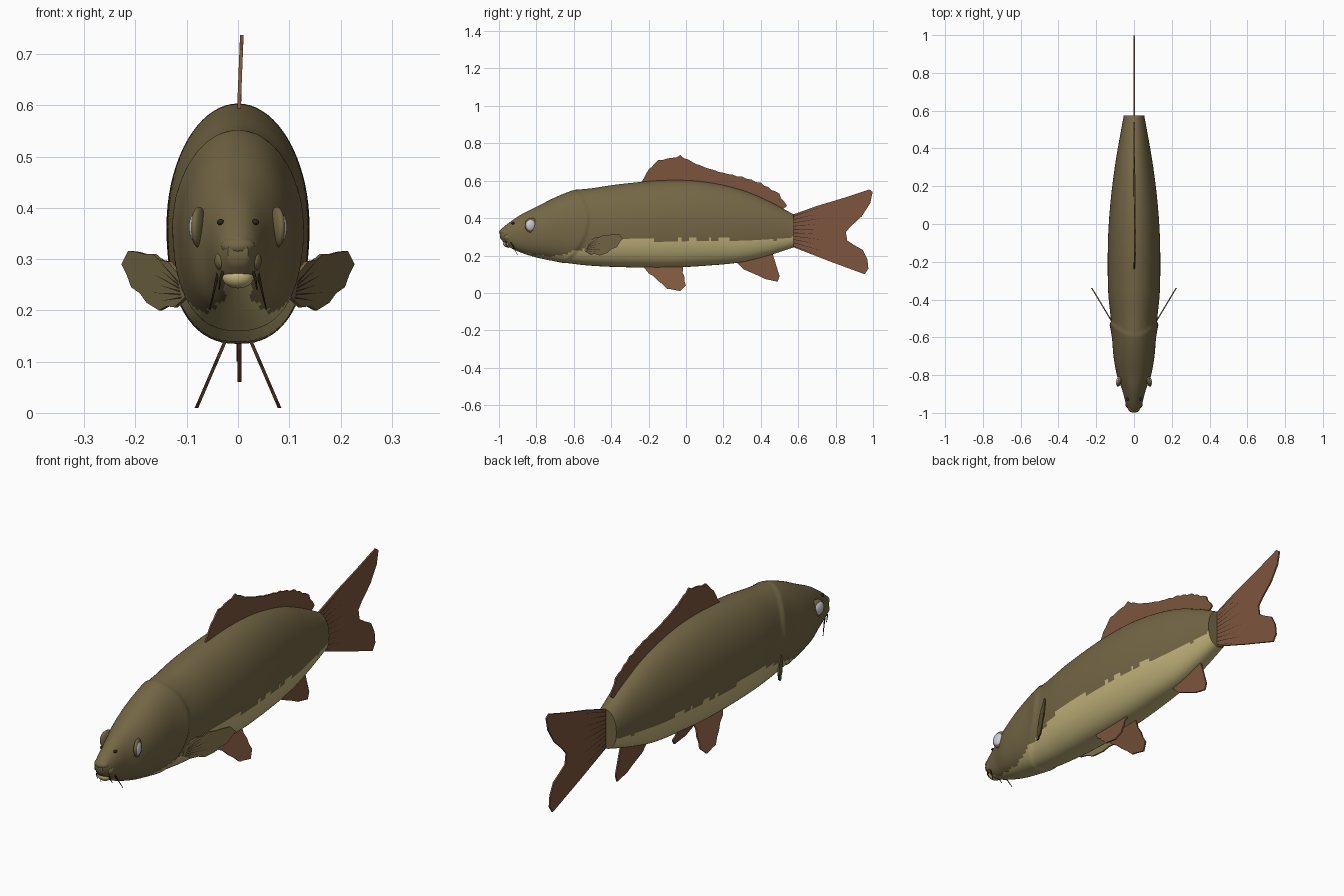
import bpy, bmesh, math
from mathutils import Vector

if "Cube" in bpy.data.objects:
    bpy.data.objects.remove(bpy.data.objects["Cube"])


def material(name, *rgb):
    m = bpy.data.materials.new(name)
    m.use_nodes = True
    m.diffuse_color = (*rgb, 1)
    bsdf = m.node_tree.nodes["Principled BSDF"]
    bsdf.inputs["Base Color"].default_value = (*rgb, 1)
    bsdf.inputs["Roughness"].default_value = 0.7
    return m


OLIVE = material("olive skin", 0.175, 0.135, 0.06)
CREAM = material("cream belly", 0.55, 0.46, 0.2)
RUST = material("rust fin", 0.205, 0.093, 0.047)
DARK = material("dark brown", 0.03, 0.02, 0.012)
PEARL = material("pearl eye", 0.6, 0.63, 0.7)


def finish(name, bm, mats, smooth=False):
    bmesh.ops.recalc_face_normals(bm, faces=bm.faces)
    me = bpy.data.meshes.new(name)
    bm.to_mesh(me)
    bm.free()
    for m in mats:
        me.materials.append(m)
    ob = bpy.data.objects.new(name, me)
    bpy.context.collection.objects.link(ob)
    if smooth:
        bpy.ops.object.select_all(action="DESELECT")
        ob.select_set(True)
        bpy.context.view_layer.objects.active = ob
        bpy.ops.object.shade_smooth_by_angle(angle=math.radians(50))
    return ob


def sample(table, y, col):
    """Smooth interpolation of one column of a table sorted by y."""
    n = len(table)
    i = max(0, min(n - 2, sum(1 for row in table if row[0] <= y) - 1))

    def slope(k):
        a, b = table[max(k - 1, 0)], table[min(k + 1, n - 1)]
        return (b[col] - a[col]) / (b[0] - a[0])

    p, q = table[i], table[i + 1]
    h = q[0] - p[0]
    t = (y - p[0]) / h
    return ((2*t**3 - 3*t**2 + 1) * p[col] + (t**3 - 2*t**2 + t) * h * slope(i)
            + (3*t**2 - 2*t**3) * q[col] + (t**3 - t**2) * h * slope(i + 1))


# Body stations: y, top, bottom, half width
BODY = [(-0.995, .335, .295, .02), (-.97, .357, .265, .036), (-.94, .38, .242, .046),
        (-.88, .42, .215, .062), (-.8, .46, .19, .09), (-.7, .51, .17, .107),
        (-.6, .547, .155, .113), (-.5, .56, .145, .123), (-.35, .582, .138, .137),
        (-.1, .603, .135, .138), (.1, .594, .145, .126), (.3, .55, .165, .102),
        (.45, .487, .203, .077), (.575, .42, .243, .054)]
# Height of the belly colour edge: y, z
BELLY = [(-1, .285), (-.9, .23), (-.75, .197), (-.62, .215), (-.5, .25),
         (-.32, .288), (-.15, .282), (.2, .288), (.4, .28), (.575, .3)]


def gill_bulge(y, z):
    """Head shell swells up to the curved rear edge of the gill cover."""
    d = y - (-.53 - 2.4 * (z - .39) ** 2)
    return math.exp(d / .09) if d < 0 else max(0, 1 - d / .016)


# Body loft with belly faces picked by height
RINGS, SIDES = 160, 72
bm = bmesh.new()
rings = []
for i in range(RINGS + 1):
    y = BODY[0][0] + (BODY[-1][0] - BODY[0][0]) * i / RINGS
    top, low, half = (sample(BODY, y, c) for c in (1, 2, 3))
    mid, tall = (top + low) / 2, (top - low) / 2
    ring = []
    for k in range(SIDES):
        a = math.tau * k / SIDES
        c, s = math.cos(a), math.sin(a)
        power = .84 if s < 0 else 1
        x = half * math.copysign(abs(c) ** power, c)
        z = tall * math.copysign(abs(s) ** power, s)
        g = gill_bulge(y, mid + z)
        ring.append(bm.verts.new((x * (1 + .08 * g), y, mid + z * (1 + .015 * g))))
    rings.append(ring)
for r0, r1 in zip(rings, rings[1:]):
    for k in range(SIDES):
        j = (k + 1) % SIDES
        bm.faces.new((r0[k], r0[j], r1[j], r1[k]))
bm.faces.new(rings[0])
bm.faces.new(rings[-1])
for f in bm.faces:
    p = f.calc_center_median()
    edge = sample(BELLY, p.y, 1) + .004 * math.sin(p.y * 55) * math.sin(p.y * 23)
    f.material_index = int(p.z < edge)
finish("body", bm, [OLIVE, CREAM], True)


def ball(name, mat, loc, size, turn=0):
    bm = bmesh.new()
    bmesh.ops.create_uvsphere(bm, u_segments=24, v_segments=14, radius=1)
    bmesh.ops.scale(bm, vec=size, verts=bm.verts)
    ob = finish(name, bm, [mat], True)
    ob.location = loc
    ob.rotation_euler.z = turn


# Mouth
ball("upper_lip", OLIVE, (0, -.97, .325), (.034, .029, .02))
ball("mouth_opening", DARK, (0, -.962, .295), (.024, .024, .014))
ball("lower_lip", CREAM, (0, -.952, .265), (.031, .026, .022))


def teeth(points, base, depth=.006, step=.022):
    """Ragged outline; the first base edges stay straight."""
    out = []
    for i, p in enumerate(points):
        a, b = Vector(p), Vector(points[(i + 1) % len(points)])
        out.append(a)
        n = int((b - a).length / step) if i >= base else 0
        side = Vector((b.y - a.y, a.x - b.x)).normalized() if n else None
        for k in range(1, n):
            notch = side * depth * (k % 2) * (.6 + .4 * math.sin(7 * k + i))
            out.append(a.lerp(b, k / n) + notch)
    return out


def fin(name, mat, points, base, place, thick=.007, depth=.006):
    bm = bmesh.new()
    outline = teeth(points, base, depth)
    skins = [[bm.verts.new((place(y, z) + s * thick / 2, y, z)) for y, z in outline]
             for s in (-1, 1)]
    bm.faces.new(skins[0])
    bm.faces.new(skins[1][::-1])
    for i in range(len(outline)):
        j = (i + 1) % len(outline)
        bm.faces.new((skins[0][i], skins[0][j], skins[1][j], skins[1][i]))
    return finish(name, bm, [mat])


def rays(name, root, spread, reach, count, place, thick=.009):
    """Fan of thin dark slivers spreading from the base of a fin."""
    bm = bmesh.new()
    for k in range(count):
        t = k / (count - 1)
        a = Vector(root[0]).lerp(Vector(root[1]), t)
        ang = spread[0] + (spread[1] - spread[0]) * t
        d = Vector((math.cos(ang), math.sin(ang)))
        w = Vector((-d.y, d.x)) * .002
        tip = a + d * reach * (.75 + .25 * (k % 2))
        for s in (-1, 1):
            bm.faces.new([bm.verts.new((place(q.x, q.y) + s * thick / 2, q.x, q.y))
                          for q in (a - w, a + w, tip)])
    finish(name, bm, [DARK])


def dorsal_x(y, z):
    return .002 + max(0, z - .6) * .04


# Single fins
fin("dorsal_fin", RUST,
    [(.5, .445), (.3, .53), (.1, .575), (-.1, .585), (-.24, .59), (-.2, .66), (-.15, .71),
     (-.08, .722), (-.03, .737), (.03, .702), (.1, .672), (.2, .642), (.3, .622),
     (.4, .59), (.5, .53), (.54, .465), (.52, .45)], 4, dorsal_x)
fin("anal_fin", RUST,
    [(.46, .22), (.26, .175), (.31, .125), (.38, .095), (.42, .075), (.49, .06), (.5, .09)][::-1],
    7, lambda y, z: .003)
fin("tail_fin", RUST,
    [(.56, .25), (.56, .415), (.7, .465), (.85, .51), (.98, .553), (.998, .54), (.985, .48),
     (.94, .41), (.88, .355), (.855, .325), (.862, .28), (.9, .255), (.945, .23),
     (.97, .18), (.975, .13), (.955, .1), (.76, .172)], 17, lambda y, z: .001)
rays("tail_rays", ((.577, .25), (.577, .41)), (-.35, .32), .17, 10, lambda y, z: .001)

# Paired parts
for s, side in ((1, "left"), (-1, "right")):
    def pelvic_x(y, z):
        return s * (.025 + (.14 - z) * .43)

    def pectoral_x(y, z):
        return s * (.115 + (y + .52) * .6)

    fin(side + "_pelvic_fin", RUST,
        [(-.02, .155), (-.24, .155), (-.2, .105), (-.15, .065), (-.1, .022),
         (-.03, .01), (0, .04)], 2, pelvic_x, depth=-.006)
    fin(side + "_pectoral_fin", OLIVE,
        [(-.545, .225), (-.53, .265), (-.49, .295), (-.44, .31), (-.36, .316), (-.338, .29),
         (-.37, .245), (-.42, .215), (-.46, .2), (-.51, .206)], 2, pectoral_x)
    rays(side + "_pectoral_rays", ((-.535, .225), (-.525, .255)), (-.1, .6), .09, 6, pectoral_x)

    ball(side + "_eye", PEARL, (s * .08, -.83, .362), (.014, .028, .031), s * .3)
    ball(side + "_eye_socket", OLIVE, (s * .076, -.826, .362), (.013, .037, .04), s * .3)
    ball(side + "_mouth_corner", OLIVE, (s * .032, -.95, .297), (.014, .024, .02))
    ball(side + "_nostril", DARK, (s * .034, -.925, .372), (.007, .01, .006))

    # Barbels
    for label, path in (("long", [(.036, -.945, .285), (.044, -.925, .25), (.055, -.9, .202)]),
                        ("short", [(.026, -.965, .285), (.034, -.962, .262), (.037, -.95, .24)])):
        cu = bpy.data.curves.new(side + "_barbel", "CURVE")
        cu.dimensions = "3D"
        cu.bevel_depth = .004
        cu.bevel_resolution = 2
        sp = cu.splines.new("POLY")
        sp.points.add(len(path) - 1)
        for k, (x, y, z) in enumerate(path):
            sp.points[k].co = (s * x, y, z, 1)
            sp.points[k].radius = 1 - .35 * k
        cu.materials.append(DARK)
        ob = bpy.data.objects.new(f"{side}_{label}_barbel", cu)
        bpy.context.collection.objects.link(ob)
